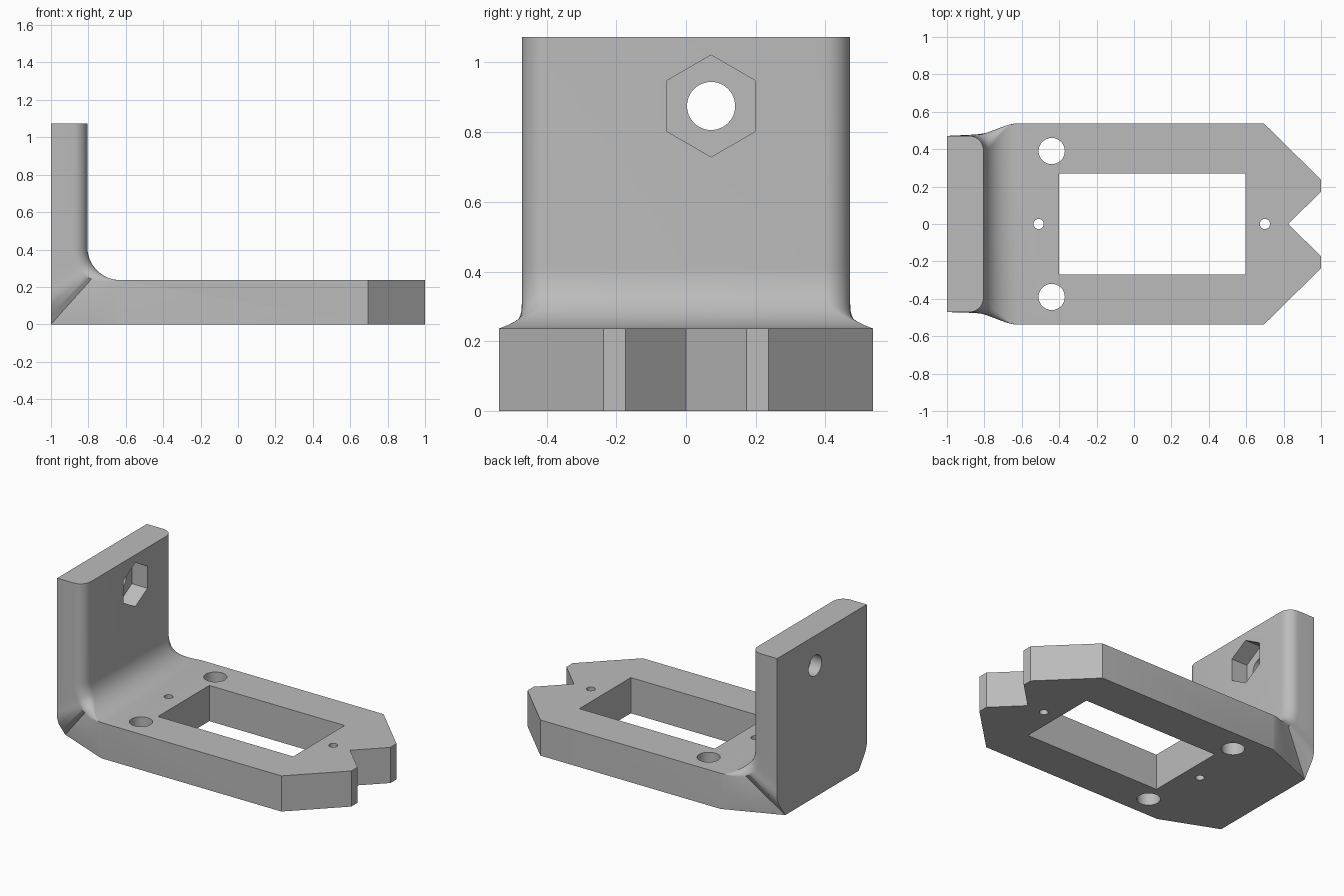
import bpy, bmesh
from math import sin, cos, pi, atan2, radians
from mathutils import Matrix

if "Cube" in bpy.data.objects:
    bpy.data.objects.remove(bpy.data.objects["Cube"])

grey = bpy.data.materials.new("plain_grey")
grey.use_nodes = True
colour = (0.5, 0.5, 0.5, 1)
grey.diffuse_color = colour
grey.node_tree.nodes["Principled BSDF"].inputs["Base Color"].default_value = colour

PLATE_TOP, PLATE_HALF = 0.237, 0.537
WALL_TOP, WALL_HALF, WALL_FACE = 1.073, 0.471, -0.805
ROUND = 0.075                       # rounding of the wall's inner vertical edges
BEND_R = 0.175                      # fillet between wall and plate
BEND_X, BEND_Z = WALL_FACE + BEND_R, PLATE_TOP + BEND_R


def finish(bm, name):
    bmesh.ops.recalc_face_normals(bm, faces=bm.faces)
    mesh = bpy.data.meshes.new(name)
    bm.to_mesh(mesh)
    bm.free()
    mesh.materials.append(grey)
    obj = bpy.data.objects.new(name, mesh)
    bpy.context.collection.objects.link(obj)
    return obj


def smooth(t):
    t = min(1, max(0, t))
    return t * t * (3 - 2 * t)


def section(bm, outer, inner, outer_half, inner_half, r):
    """Closed ring across the bracket, rounded at its two inner corners."""
    length = ((inner[0] - outer[0]) ** 2 + (inner[1] - outer[1]) ** 2) ** 0.5
    half = [(0, outer_half)]
    for i in range(9):
        a = i / 8 * pi / 2
        half.append((length - r + r * sin(a), inner_half - r + r * cos(a)))
    ring = half + [(s, -y) for s, y in reversed(half)]
    verts = []
    for s, y in ring:
        f = s / length
        verts.append(bm.verts.new((outer[0] + (inner[0] - outer[0]) * f, y,
                                   outer[1] + (inner[1] - outer[1]) * f)))
    return verts


# Upright wall with its bend, lofted down from the top and round into the plate
bm = bmesh.new()
rings = [section(bm, (-1, WALL_TOP), (WALL_FACE, WALL_TOP), WALL_HALF, WALL_HALF, ROUND)]
corner = atan2(BEND_Z, 1 + BEND_X)
STEPS = 12
for i in range(2 * STEPS + 1):
    if i <= STEPS:
        a = corner * i / STEPS
        outer = (-1, max(0, BEND_Z - (1 + BEND_X) * sin(a) / cos(a)))
        outer_half = WALL_HALF - 0.085 * min(1, max(0, 1 - outer[1] / 0.12))
    else:
        a = corner + (pi / 2 - corner) * (i - STEPS) / STEPS
        outer = (BEND_X - BEND_Z * cos(a) / sin(a), 0)
        f = (outer[0] + 1) / (BEND_X + 1)
        outer_half = WALL_HALF - 0.085 + (PLATE_HALF - WALL_HALF + 0.085) * f
    inner = (BEND_X - BEND_R * cos(a), BEND_Z - BEND_R * sin(a))
    blend = smooth((a - radians(25)) / radians(65))
    rings.append(section(bm, outer, inner, outer_half,
                         WALL_HALF + (PLATE_HALF - WALL_HALF) * blend,
                         max(0.001, ROUND * (1 - blend))))
for upper, lower in zip(rings, rings[1:]):
    for k in range(len(upper)):
        n = (k + 1) % len(upper)
        bm.faces.new((upper[k], upper[n], lower[n], lower[k]))
bm.faces.new(rings[0])
bm.faces.new(rings[-1])
bracket = finish(bm, "mounting_bracket")

# Base plate with pointed, notched end
bm = bmesh.new()
side = [(BEND_X, PLATE_HALF), (0.695, PLATE_HALF), (1, 0.237), (1, 0.173)]
outline = side + [(0.825, 0)] + [(x, -y) for x, y in reversed(side)]
face = bm.faces.new([bm.verts.new((x, y, 0)) for x, y in outline])
top = bmesh.ops.extrude_face_region(bm, geom=[face])["geom"]
bmesh.ops.translate(bm, vec=(0, 0, PLATE_TOP),
                    verts=[v for v in top if isinstance(v, bmesh.types.BMVert)])
plate = finish(bm, "base_plate")


def prism(name, centre, radius, depth, sides, along_x=False):
    bm = bmesh.new()
    bmesh.ops.create_cone(bm, cap_ends=True, segments=sides, radius1=radius,
                          radius2=radius, depth=depth)
    if along_x:
        # put one point of the polygon upward
        bmesh.ops.rotate(bm, verts=bm.verts, matrix=Matrix.Rotation(pi / 2, 3, "Y"))
        if abs(max(v.co.z for v in bm.verts) - radius) > 0.001:
            bmesh.ops.rotate(bm, verts=bm.verts, matrix=Matrix.Rotation(pi / 6, 3, "X"))
    bmesh.ops.translate(bm, verts=bm.verts, vec=centre)
    return finish(bm, name)


# Cutters: plate window, screw holes, nut pocket and bolt hole
bm = bmesh.new()
bmesh.ops.create_cube(bm, size=1)
bmesh.ops.scale(bm, verts=bm.verts, vec=(0.995, 0.54, 1))
bmesh.ops.translate(bm, verts=bm.verts, vec=(0.0975, 0, 0.1))
cutters = [
    finish(bm, "window_cutter"),
    prism("nut_pocket_cutter", (-0.77, 0.072, 0.875), 0.146, 0.3, 6, True),
    prism("bolt_hole_cutter", (-0.9, 0.072, 0.875), 0.069, 0.6, 48, True),
]
for x, y, r in ((-0.44, 0.39, 0.07), (-0.44, -0.39, 0.07), (-0.51, 0, 0.027), (0.7, 0, 0.027)):
    cutters.append(prism("screw_hole_cutter", (x, y, 0.1), r, 1, 40))

# Join the plate, then cut the openings
bpy.context.view_layer.objects.active = bracket
for tool, operation in [(plate, "UNION")] + [(c, "DIFFERENCE") for c in cutters]:
    mod = bracket.modifiers.new("cut", "BOOLEAN")
    mod.operation = operation
    mod.solver = "EXACT"
    mod.object = tool
    bpy.ops.object.modifier_apply(modifier=mod.name)
    bpy.data.objects.remove(tool)

bpy.ops.object.select_all(action="DESELECT")
bracket.select_set(True)
bpy.ops.object.shade_smooth_by_angle(angle=radians(30))
